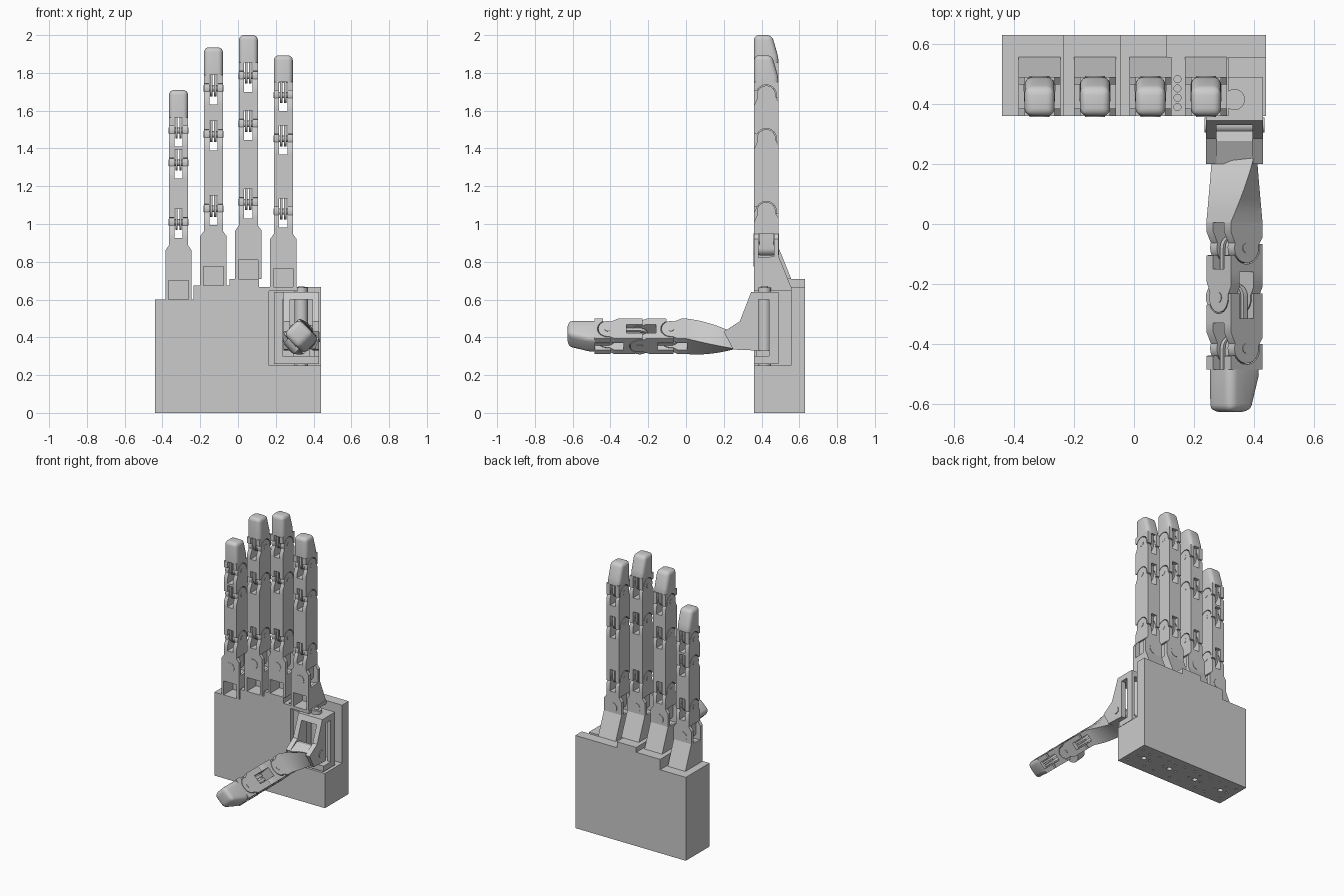
import bpy, bmesh
from math import radians, cos, sin, pi
from mathutils import Matrix, Vector

if "Cube" in bpy.data.objects:
    bpy.data.objects.remove(bpy.data.objects["Cube"])

HW, HD = 0.05, 0.065          # finger half width / half depth
LO, HI = 0.07, 0.085          # hinge zone above / below each joint
AXES = {'x': lambda u, v, w: (w, u, v), 'y': lambda u, v, w: (u, w, v), 'z': lambda u, v, w: (u, v, w)}


def prism(bm, pts, axis, a, b, T=None):
    """Extrude a 2D outline along an axis from a to b."""
    f = AXES[axis]
    r1 = [bm.verts.new(f(u, v, a)) for u, v in pts]
    r2 = [bm.verts.new(f(u, v, b)) for u, v in pts]
    bm.faces.new(r1[::-1])
    bm.faces.new(r2)
    n = len(pts)
    for i in range(n):
        bm.faces.new((r1[i], r1[(i + 1) % n], r2[(i + 1) % n], r2[i]))
    if T:
        bmesh.ops.transform(bm, matrix=T, verts=r1 + r2)
    return r1 + r2


def box(bm, x0, x1, y0, y1, z0, z1):
    return prism(bm, [(x0, y0), (x1, y0), (x1, y1), (x0, y1)], 'z', z0, z1)


def arc(cx, cy, r, a0, a1, n=13):
    angs = [radians(a0 + (a1 - a0) * i / (n - 1)) for i in range(n)]
    return [(cx + r * cos(a), cy + r * sin(a)) for a in angs]


def circle(cx, cy, r, n=20):
    return [(cx + r * cos(2 * pi * i / n), cy + r * sin(2 * pi * i / n)) for i in range(n)]


def finish(bm, name, M=None):
    if M:
        bm.transform(M)
    bmesh.ops.recalc_face_normals(bm, faces=bm.faces)
    me = bpy.data.meshes.new(name)
    bm.to_mesh(me)
    bm.free()
    ob = bpy.data.objects.new(name, me)
    bpy.context.scene.collection.objects.link(ob)
    return ob


def cut(ob, cutter):
    cutter.hide_render = True
    m = ob.modifiers.new('cut', 'BOOLEAN')
    m.operation, m.solver, m.object = 'DIFFERENCE', 'EXACT', cutter
    bpy.context.view_layer.objects.active = ob
    bpy.ops.object.modifier_apply(modifier=m.name)
    bpy.data.objects.remove(cutter)


# ---- finger pieces (local: z along the finger, -y is the palm side)
def upper_end(bm, z, T=None):
    """Two rounded cheeks carrying the hinge pin."""
    for s in (-1, 1):
        prism(bm, [(-HD, z - HI), (-HD, z - .055)] + arc(0, z, .05, 200, -10)
              + [(HD, z - .035), (HD, z - HI)], 'x', s * .022, s * HW, T)
    prism(bm, circle(0, z, .017), 'x', -HW - .002, HW + .002, T)


def lower_end(bm, z, T=None):
    """Twin tongues and hollowed sides that sit over the cheeks below."""
    for s in (-1, 1):
        prism(bm, [(-HD, z + LO), (-HD, z + .025)] + arc(0, z, .054, 155, -15)
              + [(HD, z - .014), (HD, z + LO)], 'x', s * .022, s * HW, T)
        prism(bm, arc(0, z, .042, 180, 360) + [(.042, z + LO), (-.042, z + LO)],
              'x', s * .004, s * .017, T)


def segment(name, z0, z1, M, t0=None, t1=None):
    bm = bmesh.new()
    lower_end(bm, z0, t0)
    box(bm, -HW, HW, -HD, HD, z0 + LO, z1 - HI)
    upper_end(bm, z1, t1)
    return finish(bm, name, M)


def fingertip(name, z0, top, M):
    bm = bmesh.new()
    b = z0 + LO
    prism(bm, [(-HD, b), (-HD, top), (.03, top), (HD, top - .12), (HD, b)], 'x', -HW, HW)
    edges = [e for e in bm.edges if max(v.co.z for v in e.verts) > b + .001]
    bmesh.ops.bevel(bm, geom=edges, offset=.026, segments=5, profile=.5, affect='EDGES')
    lower_end(bm, z0)
    return finish(bm, name, M)


def finger(name, x, zb, bt, joints, top):
    M = Matrix.Translation((x, .425, 0))
    # base bracket: side walls, sloping back, crossbar, fork plates
    bm = bmesh.new()
    side = [(-HD, zb), (-HD, bt - .13), (HD, bt - .12), (.132, zb)]
    for s in (-1, 1):
        prism(bm, side, 'x', s * .052, s * .07)
    prism(bm, [(.04, zb), (.04, bt - .125), (HD, bt - .12), (.132, zb)], 'x', -.052, .052)
    box(bm, -.052, .052, -HD, .05, zb + .1, bt - .13)
    fork = [(-.07, bt - .17), (.07, bt - .17), (.07, bt - .03), (.05, bt - .002),
            (-.05, bt - .002), (-.07, bt - .03)]
    prism(bm, fork, 'y', -HD, -.04)
    prism(bm, fork, 'y', .04, HD)
    finish(bm, name + '_base', M)
    # knuckle that swings sideways in the fork
    bm = bmesh.new()
    prism(bm, arc(0, bt - .08, .038, 180, 360) + [(.038, bt), (-.038, bt)], 'y', -.037, .037)
    prism(bm, circle(0, bt - .08, .034), 'y', -HD - .003, HD + .003)
    box(bm, -HW, HW, -HD, HD, bt - .002, joints[0] - HI)
    upper_end(bm, joints[0])
    finish(bm, name + '_knuckle', M)
    for i in (0, 1):
        segment(f'{name}_segment_{i + 1}', joints[i], joints[i + 1], M)
    fingertip(name + '_tip', joints[2], top, M)


# ---- palm with stepped top, thumb recess and screw holes
bm = bmesh.new()
prism(bm, [(-.44, 0), (.44, 0), (.44, .667), (.11, .667), (.11, .71), (-.045, .71),
           (-.045, .675), (-.235, .675), (-.235, .6), (-.44, .6)], 'y', .36, .63)
palm = finish(bm, 'palm')
bm = bmesh.new()
prism(bm, [(.165, .25), (.5, .25), (.5, .8), (.315, .8), (.315, .645), (.165, .645)], 'y', .3, .555)
cut(palm, finish(bm, 'recess_cutter'))
bm = bmesh.new()
for i in range(4):
    prism(bm, circle(.145, .39 + .031 * i, .012, 12), 'z', .64, .7)
    cx = -.33 + .22 * i
    prism(bm, circle(cx, .495, .018, 14), 'z', -.05, .03)
    for dx, dy in [(-.07, -.08), (.07, -.08), (-.05, 0), (.05, 0), (-.07, .08), (.07, .08), (0, .06)]:
        prism(bm, circle(cx + dx, .495 + dy, .008, 8), 'z', -.05, .02)
cut(palm, finish(bm, 'hole_cutter'))

# ---- four fingers
finger('little_finger', -.315, .60, .89, (1.01, 1.325, 1.495), 1.71)
finger('ring_finger', -.13, .675, .965, (1.08, 1.475, 1.718), 1.935)
finger('middle_finger', .055, .71, .995, (1.115, 1.53, 1.785), 2.0)
finger('index_finger', .24, .665, .95, (1.066, 1.452, 1.683), 1.893)

# ---- thumb mount standing in the recess
bm = bmesh.new()
box(bm, .19, .43, .36, .49, .60, .64)
box(bm, .19, .43, .36, .49, .26, .30)
box(bm, .19, .235, .36, .49, .30, .60)
box(bm, .405, .43, .44, .49, .30, .60)
prism(bm, circle(.335, .415, .035), 'z', .25, .665)
prism(bm, circle(.335, .415, .018), 'z', .22, .67)
box(bm, .29, .38, .37, .46, .29, .33)
finish(bm, 'thumb_mount')

# ---- swinging thumb bracket: two cheeks, window frame and arm socket
bm = bmesh.new()
cheek = [(.385, .64), (.345, .64), (.285, .485), (.2, .43), (.25, .335), (.385, .33)]
for x0, x1 in ((.24, .275), (.395, .43)):
    prism(bm, cheek, 'x', x0, x1)
prism(bm, [(.385, .64), (.345, .64), (.33, .6), (.385, .6)], 'x', .24, .43)
prism(bm, [(.31, .46), (.277, .465), (.2, .43), (.25, .335), (.31, .335)], 'x', .24, .43)
prism(bm, circle(.33, .4, .025), 'x', .235, .435)
finish(bm, 'thumb_bracket')

# ---- thumb arm: section twists from diagonal to level
bm = bmesh.new()
rings, N = [], 8
for i in range(N + 1):
    t = i / N
    th = radians(225 - 45 * t)
    hx, hy, cz = .0575 + .015 * t, .075 - .033 * t, .405 - .025 * t
    rings.append([bm.verts.new((.335 + cos(th) * a * hx - sin(th) * b * hy, .005 + .255 * t,
                                cz + sin(th) * a * hx + cos(th) * b * hy))
                  for a, b in ((-1, -1), (1, -1), (1, 1), (-1, 1))])
bm.faces.new(rings[0])
bm.faces.new(rings[-1][::-1])
for p, q in zip(rings, rings[1:]):
    for k in range(4):
        bm.faces.new((p[k], q[k], q[(k + 1) % 4], p[(k + 1) % 4]))
finish(bm, 'thumb_arm')

# ---- thumb: points forward, rolled diagonally, middle hinge turned a quarter
M = (Matrix.Translation((.335, 0, .405)) @ Matrix.Rotation(pi / 2, 4, 'X')
     @ Matrix.Rotation(radians(225), 4, 'Z') @ Matrix.Diagonal((1.15, 1.15, 1, 1)))
turn = Matrix.Rotation(pi / 2, 4, 'Z') @ Matrix.Diagonal((HD / HW, HW / HD, 1, 1))
bm = bmesh.new()
upper_end(bm, .08)
finish(bm, 'thumb_root_hinge', M)
segment('thumb_segment_1', .08, .245, M, None, turn)
segment('thumb_segment_2', .245, .415, M, turn, None)
bm = bmesh.new()
prism(bm, circle(.03, .245, .052, 28), 'y', -.035, .035)
finish(bm, 'thumb_hinge_disc', M)
fingertip('thumb_tip', .415, .627, M)

# ---- smooth the round parts, keep edges sharp
bpy.ops.object.select_all(action='SELECT')
bpy.context.view_layer.objects.active = palm
bpy.ops.object.shade_smooth_by_angle(angle=radians(32))
